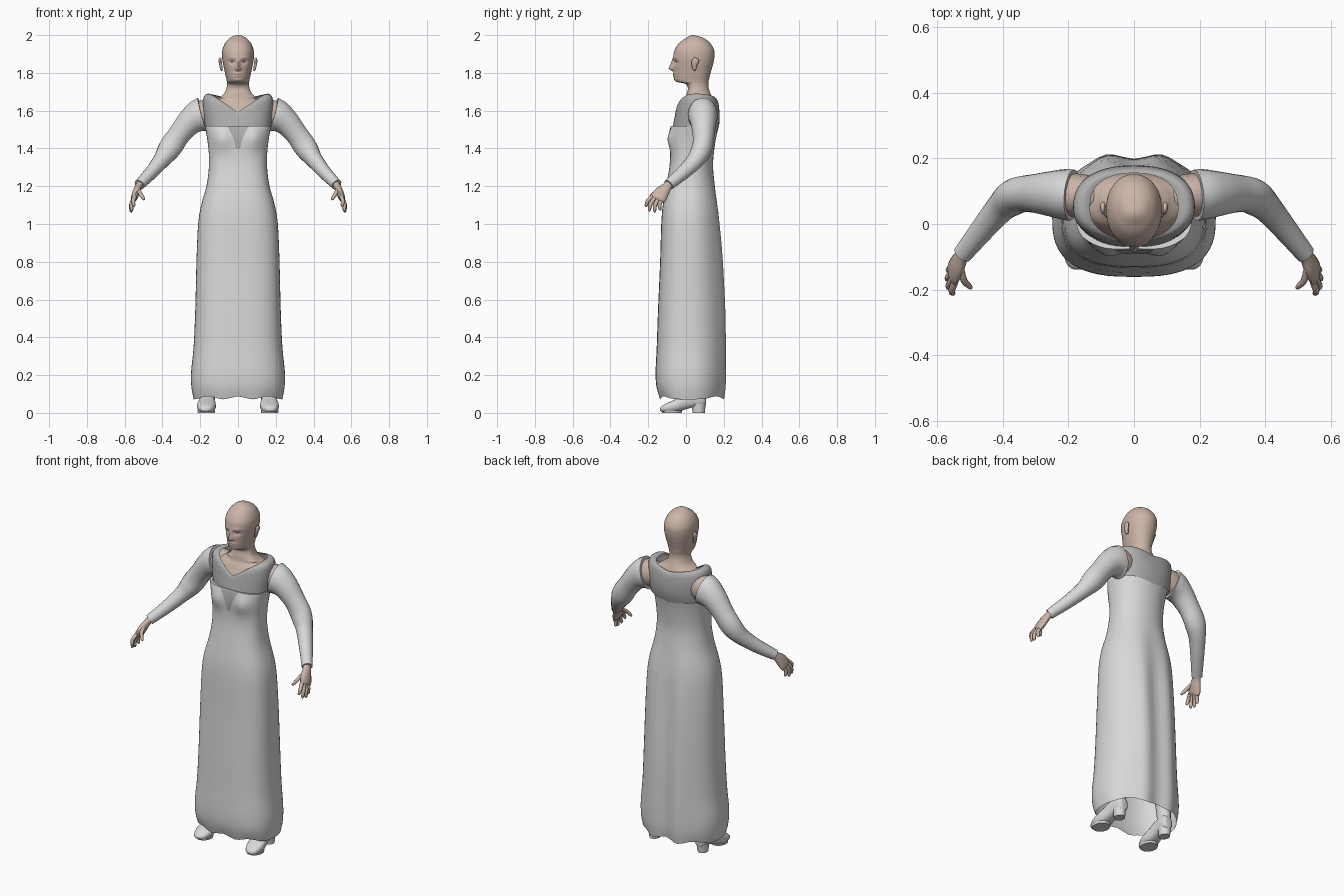
import bpy, math
from mathutils import Vector
from mathutils.bvhtree import BVHTree

if "Cube" in bpy.data.objects:
    bpy.data.objects.remove(bpy.data.objects["Cube"])


def mat(name, rgb):
    m = bpy.data.materials.new(name)
    m.diffuse_color = (*rgb, 1)
    m.use_nodes = True
    m.node_tree.nodes["Principled BSDF"].inputs["Base Color"].default_value = m.diffuse_color
    return m


DRESS = mat("dress grey", (0.69, 0.69, 0.69))
YOKE = mat("yoke grey", (0.43, 0.43, 0.43))
SKIN = mat("skin", (0.60, 0.46, 0.39))
LIPS = mat("lip", (0.42, 0.27, 0.23))
WHITE = mat("eye white", (0.62, 0.58, 0.55))
DARK = mat("eye dark", (0.06, 0.045, 0.04))


def make(name, verts, faces, material, mirror=False, angle=50):
    me = bpy.data.meshes.new(name)
    me.from_pydata([tuple(v) for v in verts], [], faces)
    me.materials.append(material)
    ob = bpy.data.objects.new(name, me)
    bpy.context.collection.objects.link(ob)
    bpy.ops.object.select_all(action='DESELECT')
    ob.select_set(True)
    bpy.context.view_layer.objects.active = ob
    bpy.ops.object.shade_smooth_by_angle(angle=math.radians(angle))
    if mirror:
        ob.modifiers.new("Mirror", 'MIRROR').use_axis[0] = True
    return ob


def smooth_rows(rows, k):
    """Catmull-Rom subdivision of a table of rows."""
    out = []
    for i in range(len(rows) - 1):
        p0, p1, p2 = rows[max(i - 1, 0)], rows[i], rows[i + 1]
        p3 = rows[min(i + 2, len(rows) - 1)]
        for j in range(k):
            t = j / k
            out.append([b + t * ((c - a) / 2 + t * ((a - 2.5 * b + 2 * c - d / 2)
                        + t * (1.5 * (b - c) + (d - a) / 2)))
                        for a, b, c, d in zip(p0, p1, p2, p3)])
    return out + [list(rows[-1])]


def skin_rings(name, rings, material, cap0=False, cap1=False, **kw):
    n = len(rings[0])
    verts = [v for r in rings for v in r]
    faces = [(r * n + i, r * n + (i + 1) % n, (r + 1) * n + (i + 1) % n, (r + 1) * n + i)
             for r in range(len(rings) - 1) for i in range(n)]
    if cap0:
        faces.append(tuple(range(n))[::-1])
    if cap1:
        faces.append(tuple(range(len(verts) - n, len(verts))))
    return make(name, verts, faces, material, **kw)


def section(hw, yf, yb, yc, nf, nb, n):
    """Closed outline, different roundness at front and back."""
    pts = []
    for i in range(n):
        c, s = math.cos(2 * math.pi * i / n), math.sin(2 * math.pi * i / n)
        e = 2 / (nf if s < 0 else nb)
        r = (yc - yf) if s < 0 else (yb - yc)
        pts.append((hw * math.copysign(abs(c) ** e, c), yc + r * math.copysign(abs(s) ** e, s)))
    return pts


def tube(name, rows, material, k=3, n=14, **kw):
    """Tube along rows of x, y, z, width, thickness."""
    rows = smooth_rows(rows, k)
    rings = []
    for i, r in enumerate(rows):
        t = (Vector(rows[min(i + 1, len(rows) - 1)][:3]) - Vector(rows[max(i - 1, 0)][:3])).normalized()
        u = Vector((0, 1, 0))
        u = (u - t * u.dot(t)).normalized()
        v = t.cross(u)
        rings.append([Vector(r[:3]) + u * r[3] * math.cos(a) + v * r[4] * math.sin(a)
                      for a in (2 * math.pi * j / n for j in range(n))])
    return skin_rings(name, rings, material, True, True, **kw)


def bump(d, w):
    return math.exp(-(d / w) ** 2)


# Long dress: hem to bust, with bust and back folds
rows = [(.08, .235, -.14, .200), (.14, .247, -.157, .208), (.22, .248, -.161, .210), (.35, .235, -.155, .210),
        (.55, .226, -.148, .207), (.8, .22, -.137, .194), (1.0, .211, -.131, .180), (1.1, .195, -.123, .169),
        (1.2, .167, -.106, .154), (1.3, .154, -.088, .143), (1.38, .155, -.083, .148), (1.45, .163, -.084, .158),
        (1.5, .172, -.079, .168), (1.52, .176, -.075, .171)]
rings = []
for z, hw, yf, yb in smooth_rows(rows, 3):
    ring = []
    for x, y in section(hw, yf, yb, .02, 2.7, 2.1, 56):
        if y < 0:
            y -= .020 * bump(abs(x) - .085, .045) * bump(z - 1.45, .055)
        elif y > .06:
            fold = min(1, max(0, (1.25 - z) / .4))
            y += fold * (.012 * bump(abs(x) - .09, .04) - .012 * bump(x, .04))
        wave = .008 * math.cos(x * 40) * max(0, 1 - (z - .08) / .06)
        ring.append((x, y, z + wave))
    rings.append(ring)
rings.append([(x, y, 1.518) for x, y in section(.165, -.058, .15, .02, 2.7, 2.1, 56)])
dress = skin_rings("dress", rings, DRESS)

# Yoke: shoulder panel ending in the open neckline
rows = [(.172, -.073, .164, 1.50, 1.50, 1.48), (.180, -.067, .176, 1.53, 1.56, 1.53),
        (.185, -.061, .178, 1.555, 1.62, 1.58), (.182, -.056, .173, 1.575, 1.672, 1.63),
        (.16, -.051, .165, 1.585, 1.69, 1.65), (.134, -.046, .155, 1.592, 1.683, 1.660)]
rings = []
for hw, yf, yb, zf, zs, zb in smooth_rows(rows, 3):
    rings.append([(x, y, (zf if y < .05 else zb) + (zs - (zf if y < .05 else zb)) * abs(x) / hw
                   ** 1) for x, y in section(hw, yf, yb, .05, 2.3, 2.4, 48)])
skin_rings("yoke", rings, YOKE)

# Chest, neck and head in one skin
rows = [(1.42, .14, -.04, .12), (1.5, .155, -.05, .15), (1.58, .168, -.042, .16), (1.63, .155, -.02, .152),
        (1.66, .11, -.002, .143), (1.69, .074, .004, .13), (1.72, .061, .01, .12), (1.742, .058, -.004, .118),
        (1.752, .059, -.046, .119), (1.765, .061, -.060, .122), (1.785, .066, -.063, .126), (1.81, .071, -.064, .133),
        (1.845, .079, -.065, .143), (1.88, .084, -.067, .15), (1.92, .083, -.061, .149), (1.96, .067, -.034, .126),
        (1.985, .043, .0, .092), (1.997, .019, .021, .054), (2.0, .002, .035, .039)]


def nose(z):
    if z > 1.822:
        return max(0, 1 - (z - 1.822) / .06)
    return max(0, 1 - (1.822 - z) / .018)


rings = []
for z, hw, yf, yb in smooth_rows(rows, 6):
    ring = []
    yc = (yf + yb) / 2 if z < 1.67 or z > 1.98 else .045
    for x, y in section(hw, yf, yb, yc, 2.15, 2.1, 72):
        if y < .01 and z > 1.745:
            y -= .029 * bump(x, .006 + .007 * nose(z)) * nose(z)
            y += .010 * bump(abs(x) - .032, .016) * bump(z - 1.858, .012)
            y -= .005 * bump(abs(x) - .03, .025) * bump(z - 1.880, .009)
            y -= .006 * bump(x, .022) * (bump(z - 1.796, .005) + bump(z - 1.783, .006))
            y -= .004 * bump(x, .02) * bump(z - 1.762, .009)
        ring.append((x, y, z))
    rings.append(ring)
body = skin_rings("head_and_chest", rings, SKIN, True, True, angle=75)


def tree(ob):
    return BVHTree.FromPolygons([v.co for v in ob.data.vertices], [p.vertices for p in ob.data.polygons])


def on_front(bvh, x, z, lift):
    hit = bvh.ray_cast(Vector((x, -1, z)), Vector((0, 1, 0)))[0]
    return (x, (hit.y if hit else -.06) - lift, z)


# Pointed front insert below the yoke
bvh = tree(dress)
outline = smooth_rows([(1.518, .058), (1.49, .042), (1.45, .023), (1.405, .012), (1.397, .004)], 3)
verts = [on_front(bvh, w * (j / 3 - 1), z, .004) for z, w in outline for j in range(7)]
faces = [(i * 7 + j, (i + 1) * 7 + j, (i + 1) * 7 + j + 1, i * 7 + j + 1)
         for i in range(len(outline) - 1) for j in range(6)]
make("front_insert", verts, faces, YOKE)

# Painted face details as thin plates
bvh = tree(body)


def face_plate(name, cx, cz, rx, rz, material, lift, mirror):
    ring = [on_front(bvh, cx + rx * math.cos(a), cz + rz * math.sin(a), lift)
            for a in (2 * math.pi * i / 16 for i in range(16))]
    ring.append(on_front(bvh, cx, cz, lift))
    make(name, ring, [(i, (i + 1) % 16, 16) for i in range(16)], material, mirror=mirror)


face_plate("eye", .032, 1.857, .013, .0045, WHITE, .0012, True)
face_plate("iris", .032, 1.857, .0042, .0042, DARK, .002, True)
face_plate("upper_lid_line", .032, 1.8625, .0145, .0014, DARK, .0016, True)
face_plate("mouth", 0, 1.790, .021, .0045, LIPS, .001, False)

# Ears
tube("ear", [(.086, .05, 1.812, .004, .003), (.088, .045, 1.822, .010, .007), (.092, .045, 1.845, .016, .008),
             (.095, .05, 1.864, .019, .008), (.094, .052, 1.876, .012, .006), (.093, .053, 1.879, .003, .002)],
     SKIN, mirror=True)

# Upper arm skin seen at the armhole, and sleeves
tube("shoulder", [(.12, .085, 1.585, .06, .07), (.18, .088, 1.58, .066, .078), (.23, .09, 1.555, .06, .062),
                  (.28, .09, 1.51, .045, .045)], SKIN, mirror=True)
tube("sleeve", [(.188, .088, 1.578, .078, .094), (.215, .09, 1.568, .077, .086), (.26, .092, 1.535, .068, .070),
                (.31, .093, 1.475, .058, .060), (.345, .09, 1.425, .055, .062), (.372, .078, 1.385, .054, .058),
                (.405, .05, 1.338, .046, .045), (.46, -.015, 1.272, .038, .036), (.522, -.092, 1.208, .030, .029)],
     DRESS, n=18, mirror=True)

# Hands
tube("palm", [(.51, -.078, 1.222, .024, .02), (.525, -.098, 1.2, .025, .019), (.538, -.125, 1.17, .037, .02),
              (.55, -.147, 1.138, .042, .017), (.553, -.153, 1.128, .034, .011)], SKIN, mirror=True)
fingers = {"index_finger": ((.546, -.178, 1.146), (.552, -.215, 1.092)),
           "middle_finger": ((.552, -.165, 1.138), (.564, -.197, 1.068)),
           "ring_finger": ((.554, -.148, 1.130), (.567, -.168, 1.062)),
           "little_finger": ((.553, -.130, 1.126), (.562, -.138, 1.072)),
           "thumb": ((.527, -.135, 1.185), (.496, -.198, 1.128))}
for name, (a, b) in fingers.items():
    a, b = Vector(a), Vector(b)
    bend = Vector((.006, -.006, .004))
    tube(name, [(*a, .011, .011), (*((a + b) / 2 + bend), .0105, .0105), (*(a.lerp(b, .9)), .008, .008),
                (*b, .002, .002)], SKIN, n=8, mirror=True)

# Shoes: foot, heel block, sole and ankle
rows = [(-.138, .012, .024, .012), (-.128, .006, .036, .03), (-.1, .004, .052, .044), (-.06, .004, .07, .05),
        (-.02, .012, .092, .043), (.03, .028, .12, .037), (.075, .034, .125, .036), (.1, .036, .11, .028),
        (.106, .045, .09, .012)]
rings = []
for y, zb, zt, hw in smooth_rows(rows, 2):
    cx, zm = .163 - .06 * y, (zb + zt) / 2
    rings.append([(cx + hw * math.copysign(abs(math.cos(a)) ** .75, math.cos(a)), y,
                   zm + (zt - zm) * math.copysign(abs(math.sin(a)) ** .75, math.sin(a)))
                  for a in (2 * math.pi * j / 18 for j in range(18))])
skin_rings("shoe", rings, DRESS, True, True, mirror=True)


def block(name, cx, cy, z0, z1, rx, ry, taper):
    rings = [[(cx + s * rx * math.cos(a), cy + s * ry * math.sin(a), z)
              for a in (2 * math.pi * j / 16 for j in range(16))] for z, s in ((z0, taper), (z1, 1))]
    skin_rings(name, rings, DRESS, True, True, mirror=True)


block("shoe_heel", .159, .067, 0, .05, .034, .038, .85)
block("shoe_sole", .168, -.075, 0, .012, .047, .055, .95)
tube("ankle", [(.16, .06, .07, .042, .034), (.158, .062, .14, .042, .036), (.145, .065, .25, .05, .045),
               (.125, .06, .42, .058, .055)], DRESS, mirror=True)
